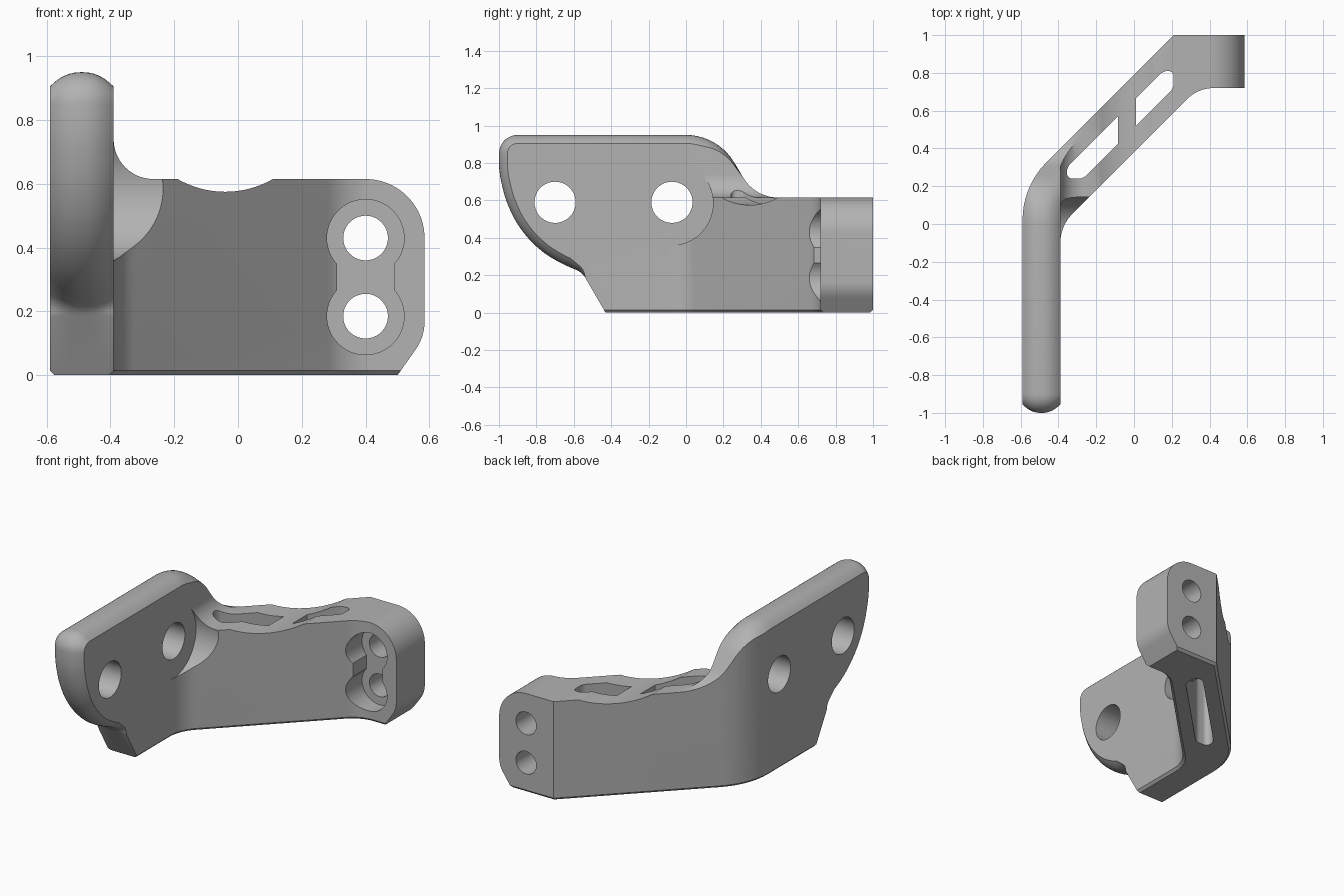
import bpy, bmesh, math
from mathutils import Vector

if "Cube" in bpy.data.objects:
    bpy.data.objects.remove(bpy.data.objects["Cube"])


def rounded(corners, n=10):
    """Polygon from (u, v, radius) corners, each corner replaced by an arc."""
    out = []
    for i, (u, v, r) in enumerate(corners):
        p = Vector((u, v))
        a = Vector(corners[i - 1][:2]) - p
        b = Vector(corners[(i + 1) % len(corners)][:2]) - p
        if r == 0:
            out.append(p)
            continue
        half = a.angle(b) / 2
        t = min(r / math.tan(half), a.length * 0.499, b.length * 0.499)
        r = t * math.tan(half)
        c = p + (a.normalized() + b.normalized()).normalized() * (r / math.sin(half))
        s, e = p + a.normalized() * t - c, p + b.normalized() * t - c
        a0 = math.atan2(s.y, s.x)
        d = (math.atan2(e.y, e.x) - a0 + math.pi) % (2 * math.pi) - math.pi
        k = max(2, min(n, int(abs(d) / 0.09) + 1))
        out += [c + r * Vector((math.cos(a0 + d * j / k), math.sin(a0 + d * j / k)))
                for j in range(k + 1)]
    return out


def loft(name, pts, axis, layers, weight=lambda p: 1):
    """Solid through copies of a counter-clockwise profile at (position, inset) layers."""
    place = {'x': lambda p, w: (w, p.x, p.y),
             'y': lambda p, w: (p.x, w, p.y),
             'z': lambda p, w: (p.x, p.y, w)}[axis]
    n = len(pts)
    bm = bmesh.new()
    rings = []
    for w, inset in layers:
        ring = []
        for i, p in enumerate(pts):
            d1 = (p - pts[i - 1]).normalized()
            d2 = (pts[(i + 1) % n] - p).normalized()
            m = Vector((-d1.y - d2.y, d1.x + d2.x)).normalized()
            m /= max(0.5, m.dot(Vector((-d1.y, d1.x))))
            ring.append(bm.verts.new(place(p + m * inset * weight(p), w)))
        rings.append(ring)
    for lo, hi in zip(rings, rings[1:]):
        for i in range(n):
            bm.faces.new((lo[i - 1], lo[i], hi[i], hi[i - 1]))
    bm.faces.new(rings[0])
    bm.faces.new(rings[-1])
    bmesh.ops.recalc_face_normals(bm, faces=bm.faces)
    me = bpy.data.meshes.new(name)
    bm.to_mesh(me)
    bm.free()
    ob = bpy.data.objects.new(name, me)
    bpy.context.collection.objects.link(ob)
    return ob


def cylinder(axis, u, v, r, w0, w1, n=64):
    pts = [Vector((u + r * math.cos(2 * math.pi * i / n),
                   v + r * math.sin(2 * math.pi * i / n))) for i in range(n)]
    return loft("cutter", pts, axis, [(w0, 0), (w1, 0)])


def box(x0, x1, y0, y1, z0, z1):
    pts = [Vector(p) for p in ((x0, y0), (x1, y0), (x1, y1), (x0, y1))]
    return loft("cutter", pts, 'z', [(z0, 0), (z1, 0)])


def combine(ob, tool, op='DIFFERENCE'):
    m = ob.modifiers.new("cut", 'BOOLEAN')
    m.operation, m.solver, m.object = op, 'EXACT', tool
    bpy.context.view_layer.objects.active = ob
    bpy.ops.object.modifier_apply(modifier=m.name)
    bpy.data.objects.remove(tool)


# Plan outline: side plate, diagonal arm, end post
plan = rounded([(-0.59, -1.1, 0), (-0.39, -1.1, 0), (-0.39, -0.01, 0.22), (0.34, 0.72, 0.2),
                (0.585, 0.72, 0), (0.585, 1.0, 0), (0.21, 1.0, 0), (-0.59, 0.20, 0.43)])
bracket = loft("bracket", plan, 'z', [(0, 0.015), (0.015, 0), (1.2, 0)])

# Side outline with the crowned rim of the plate
side = rounded([(-0.372, -0.1, 0), (1.1, -0.1, 0), (1.1, 0.615, 0), (0.37, 0.615, 0.22),
                (0.17, 0.95, 0.3), (-1.0, 0.95, 0.17), (-1.0, 0.75, 0.5), (-0.967, 0.61, 0.5),
                (-0.915, 0.49, 0.5), (-0.84, 0.39, 0.5), (-0.75, 0.31, 0.5),
                (-0.66, 0.26, 0.5), (-0.555, 0.215, 0.1)])


def rim(p):
    return (max(0, min(1, (p.y - 0.19) / 0.06)) * max(0, min(1, (0.3 - p.x) / 0.2)))


crown = [(-0.7, 0.045)]
for i in range(17):
    t = i / 8 - 1
    crown.append((-0.49 + 0.1 * t, 0.045 * abs(t) ** 2.3))
crown.append((0.7, 0.045))
combine(bracket, loft("cutter", side, 'x', crown, rim), 'INTERSECT')

# Front outline: step down to the arm and rounded post
front = rounded([(-0.7, -0.1, 0), (0.43, -0.1, 0), (0.585, 0.12, 0.15), (0.585, 0.615, 0.185),
                 (-0.39, 0.615, 0.125), (-0.39, 1.1, 0), (-0.7, 1.1, 0)], 20)
combine(bracket, loft("cutter", front, 'y', [(-1.3, 0), (1.3, 0)]), 'INTERSECT')

# Shallow dip in the top of the arm
combine(bracket, cylinder('y', -0.04, 0.875, 0.3, -0.5, 1.2, 96))

# Plate holes and the spot face around the rear one
combine(bracket, cylinder('x', -0.08, 0.585, 0.225, -0.39, 0.2))
for y in (-0.7, -0.075):
    combine(bracket, cylinder('x', y, 0.59, 0.11, -0.8, 0.0))

# Post holes with a joined counterbore
for z in (0.185, 0.43):
    combine(bracket, cylinder('y', 0.4, z, 0.121, 0.4, 0.82))
    combine(bracket, cylinder('y', 0.4, z, 0.07, 0.4, 1.2))
combine(bracket, box(0.31, 0.49, 0.4, 0.82, 0.185, 0.43))

# Long slot through the arm, bridged by a rib in its upper part
slot = loft("cutter", rounded([(-0.355, 0.24, 0.04), (-0.27, 0.24, 0.06), (0.21, 0.72, 0.06),
                               (0.21, 0.81, 0.04), (0.155, 0.81, 0.06), (-0.355, 0.30, 0.06)]),
            'z', [(-0.1, 0), (1.2, 0)])
combine(slot, box(-0.085, 0.01, 0.0, 1.0, 0.25, 1.4))
combine(bracket, slot)

# Colour and shading
grey = bpy.data.materials.new("grey")
grey.diffuse_color = (0.45, 0.45, 0.45, 1)
grey.use_nodes = True
grey.node_tree.nodes["Principled BSDF"].inputs["Base Color"].default_value = grey.diffuse_color
bracket.data.materials.clear()
bracket.data.materials.append(grey)
for f in bracket.data.polygons:
    f.material_index = 0
bpy.ops.object.select_all(action='DESELECT')
bracket.select_set(True)
bpy.context.view_layer.objects.active = bracket
bpy.ops.object.shade_smooth_by_angle(angle=math.radians(30))
